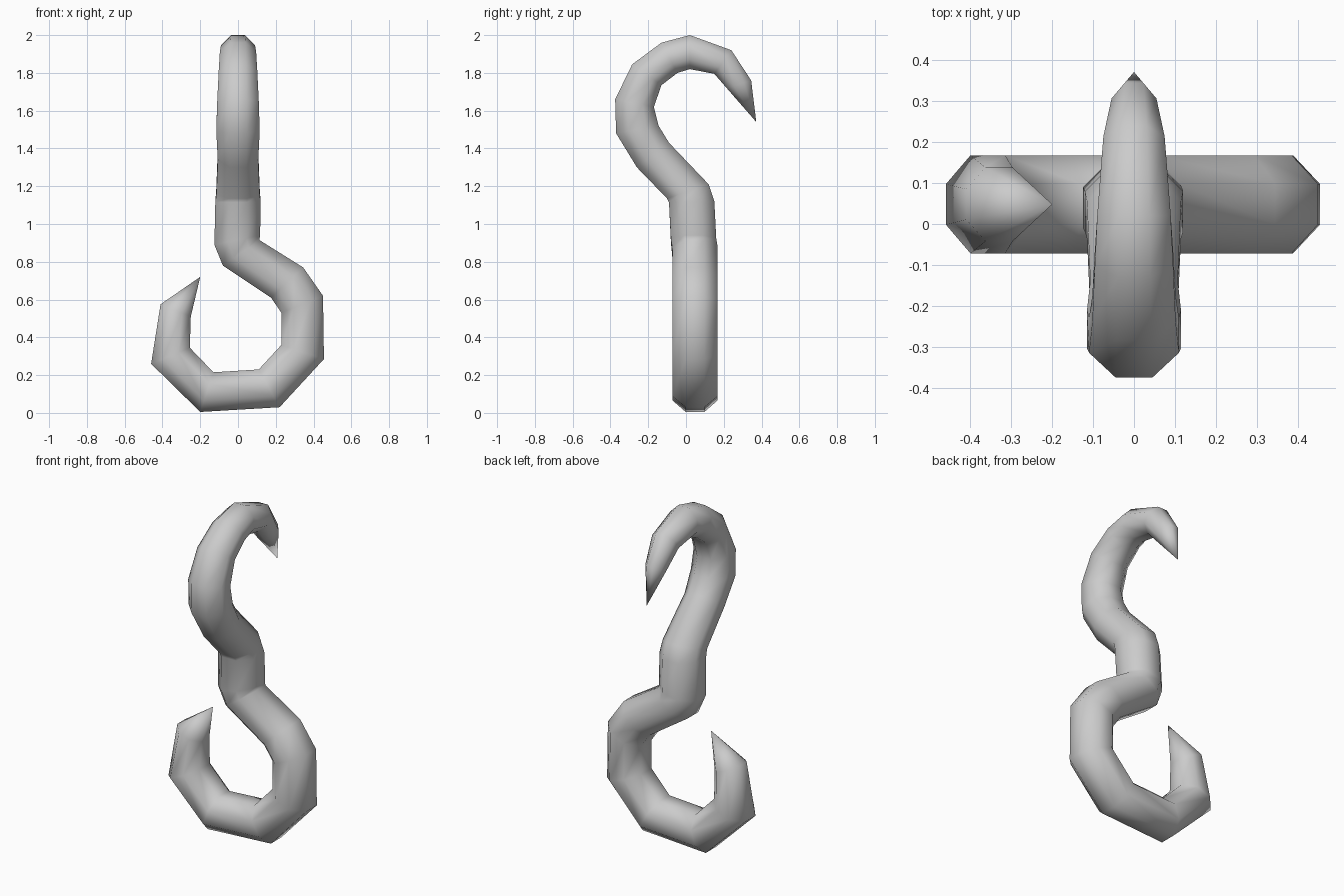
import bpy, bmesh, math
from mathutils import Vector

cube = bpy.data.objects.get("Cube")
if cube:
    bpy.data.objects.remove(cube)

metal = bpy.data.materials.new("light_grey_metal")
metal.use_nodes = True
colour = (0.6, 0.6, 0.6, 1)
metal.diffuse_color = colour
metal.node_tree.nodes["Principled BSDF"].inputs["Base Color"].default_value = colour

SIDES = 8
FLAT = math.cos(math.pi / SIDES)
bm = bmesh.new()


def ring(a, b, across, half):
    """Octagon whose flats pass through a and b, with a half width along across."""
    a, b = Vector(a), Vector(b)
    verts = []
    for i in range(SIDES):
        t = (i + 0.5) * math.tau / SIDES
        p = (a + b) / 2 + (a - b) / 2 * math.cos(t) / FLAT
        verts.append(bm.verts.new(p + Vector(across) * half * math.sin(t) / FLAT))
    return verts


def lower(x1, z1, x2, z2, half=0.12, y=0.048):
    return ring((x1, y, z1), (x2, y, z2), (0, 1, 0), half)


def upper(y1, z1, y2, z2, half):
    # The upper hook is turned a quarter turn, keeping the section order aligned
    return ring((0, y1, z1), (0, y2, z2), (1, 0, 0), half)


# Lower hook, from its point round to the shank: outer x, z, inner x, z
rings = [
    lower(-0.41, 0.575, -0.25, 0.51, 0.09),
    lower(-0.46, 0.26, -0.255, 0.345),
    lower(-0.20, 0.005, -0.13, 0.215),
    lower(0.22, 0.03, 0.11, 0.23),
    lower(0.455, 0.285, 0.23, 0.36),
    lower(0.45, 0.62, 0.23, 0.53),
    lower(0.345, 0.77, 0.175, 0.61),
    lower(0.113, 0.915, -0.08, 0.78),
    lower(0.117, 0.94, -0.125, 0.89, 0.12, 0.04),
]

# Upper hook, from the shank to its point: outer y, z, inner y, z, half width
bends = [
    (-0.09, 1.115, 0.15, 1.12, 0.12),
    (-0.10, 1.135, 0.12, 1.21, 0.115),
    (-0.26, 1.30, -0.09, 1.43, 0.107),
    (-0.37, 1.48, -0.145, 1.52, 0.115),
    (-0.375, 1.66, -0.17, 1.62, 0.11),
    (-0.285, 1.845, -0.13, 1.735, 0.102),
    (-0.13, 1.96, -0.045, 1.80, 0.096),
    (0.02, 2.0, 0.02, 1.82, 0.09),
    (0.24, 1.92, 0.15, 1.795, 0.075),
    (0.345, 1.76, 0.215, 1.72, 0.055),
]
for bend in bends:
    r = upper(*bend)
    # Sections share a winding: start a quarter turn on and run the other way round
    rings.append([r[(i + 2) % SIDES] for i in range(SIDES)])

# Skin between sections
for a, b in zip(rings, rings[1:]):
    for i in range(SIDES):
        j = (i + 1) % SIDES
        bm.faces.new((a[i], a[j], b[j], b[i]))

# Sharp points at both ends
for end, tip in ((rings[0], (-0.20, 0.048, 0.72)), (rings[-1], (0, 0.372, 1.54))):
    point = bm.verts.new(tip)
    for i in range(SIDES):
        bm.faces.new((end[i], end[(i + 1) % SIDES], point))

bmesh.ops.recalc_face_normals(bm, faces=bm.faces)
mesh = bpy.data.meshes.new("double_hook")
bm.to_mesh(mesh)
bm.free()
mesh.materials.append(metal)
hook = bpy.data.objects.new("double_hook", mesh)
bpy.context.collection.objects.link(hook)

bpy.ops.object.select_all(action="DESELECT")
hook.select_set(True)
bpy.context.view_layer.objects.active = hook
bpy.ops.object.shade_smooth_by_angle(angle=math.radians(60))
